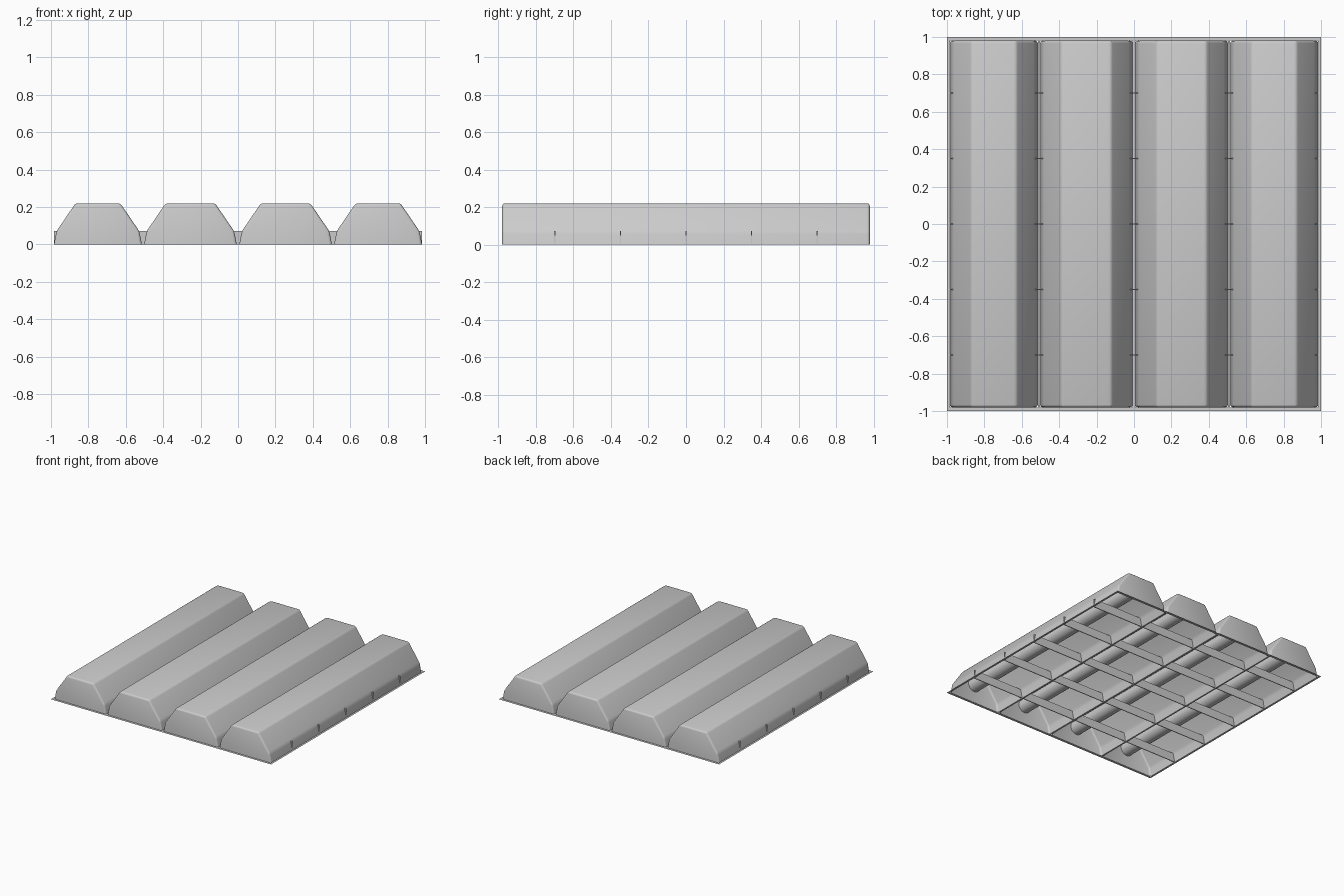
import bpy, bmesh
from mathutils import Matrix

if "Cube" in bpy.data.objects:
    bpy.data.objects.remove(bpy.data.objects["Cube"])

grey = bpy.data.materials.new("satin_grey")
grey.use_nodes = True
grey.diffuse_color = (0.6, 0.6, 0.6, 1)
grey.node_tree.nodes["Principled BSDF"].inputs["Base Color"].default_value = (0.6, 0.6, 0.6, 1)

END_Y = 0.98
WALL_H, TOP_H = 0.07, 0.22
# left and right rim of each open trough
TROUGHS = [(-0.984, -0.514), (-0.502, -0.007), (0.007, 0.502), (0.514, 0.984)]


def finish(name, bm, smooth=True):
    mesh = bpy.data.meshes.new(name)
    bm.to_mesh(mesh)
    bm.free()
    mesh.materials.append(grey)
    obj = bpy.data.objects.new(name, mesh)
    bpy.context.collection.objects.link(obj)
    if smooth:
        bpy.ops.object.select_all(action='DESELECT')
        obj.select_set(True)
        bpy.context.view_layer.objects.active = obj
        bpy.ops.object.shade_smooth_by_angle(angle=0.6)
    return obj


def make_trough(name, x0, x1):
    # Six-sided section extruded along y, open underneath
    section = [(x0, 0), (x0 + 0.013, WALL_H), (x0 + 0.115, TOP_H),
               (x1 - 0.115, TOP_H), (x1 - 0.013, WALL_H), (x1, 0)]
    bm = bmesh.new()
    front = [bm.verts.new((x, -END_Y, z)) for x, z in section]
    back = [bm.verts.new((x, END_Y, z)) for x, z in section]
    bm.faces.new(front)
    bm.faces.new(back[::-1])
    for i in range(len(section) - 1):
        bm.faces.new((front[i], front[i + 1], back[i + 1], back[i]))
    bmesh.ops.recalc_face_normals(bm, faces=bm.faces)
    if max(bm.faces, key=lambda f: f.calc_center_median().z).normal.z < 0:
        bmesh.ops.reverse_faces(bm, faces=bm.faces)
    folds = [e for e in bm.edges if not e.is_boundary]
    bmesh.ops.bevel(bm, geom=folds, offset=0.014, segments=3, profile=0.5, affect='EDGES')
    finish(name, bm)


def make_tube(name, x):
    # Lamp tube whose ends just reach the trough ends
    bm = bmesh.new()
    bmesh.ops.create_cone(bm, cap_ends=True, segments=32, radius1=0.054, radius2=0.054,
                          depth=2 * END_Y - 0.002,
                          matrix=Matrix.Translation((x, 0, 0.148)) @ Matrix.Rotation(1.5707963, 4, 'X'))
    finish(name, bm)


def make_slat(name, y):
    # Thin upright blade crossing all troughs
    bm = bmesh.new()
    bmesh.ops.create_cube(bm, size=1, matrix=Matrix.Translation((0, y, WALL_H / 2 + 0.001))
                          @ Matrix.Diagonal((1.966, 0.006, WALL_H, 1)))
    finish(name, bm, smooth=False)


def make_rim():
    # Flat frame with one opening per trough
    xs = [-1] + [x for pair in TROUGHS for x in pair] + [1]
    ys = [-1, -END_Y, END_Y, 1]
    bm = bmesh.new()
    grid = [[bm.verts.new((x, y, 0)) for y in ys] for x in xs]
    for i in range(len(xs) - 1):
        for j in range(len(ys) - 1):
            if i % 2 == 1 and j == 1:
                continue
            bm.faces.new((grid[i][j], grid[i + 1][j], grid[i + 1][j + 1], grid[i][j + 1]))
    finish("base_rim", bm, smooth=False)


for n, (x0, x1) in enumerate(TROUGHS, 1):
    make_trough(f"reflector_trough_{n}", x0, x1)
    make_tube(f"lamp_tube_{n}", (x0 + x1) / 2)
for n in range(5):
    make_slat(f"cross_slat_{n + 1}", -0.7 + 0.35 * n)
make_rim()
